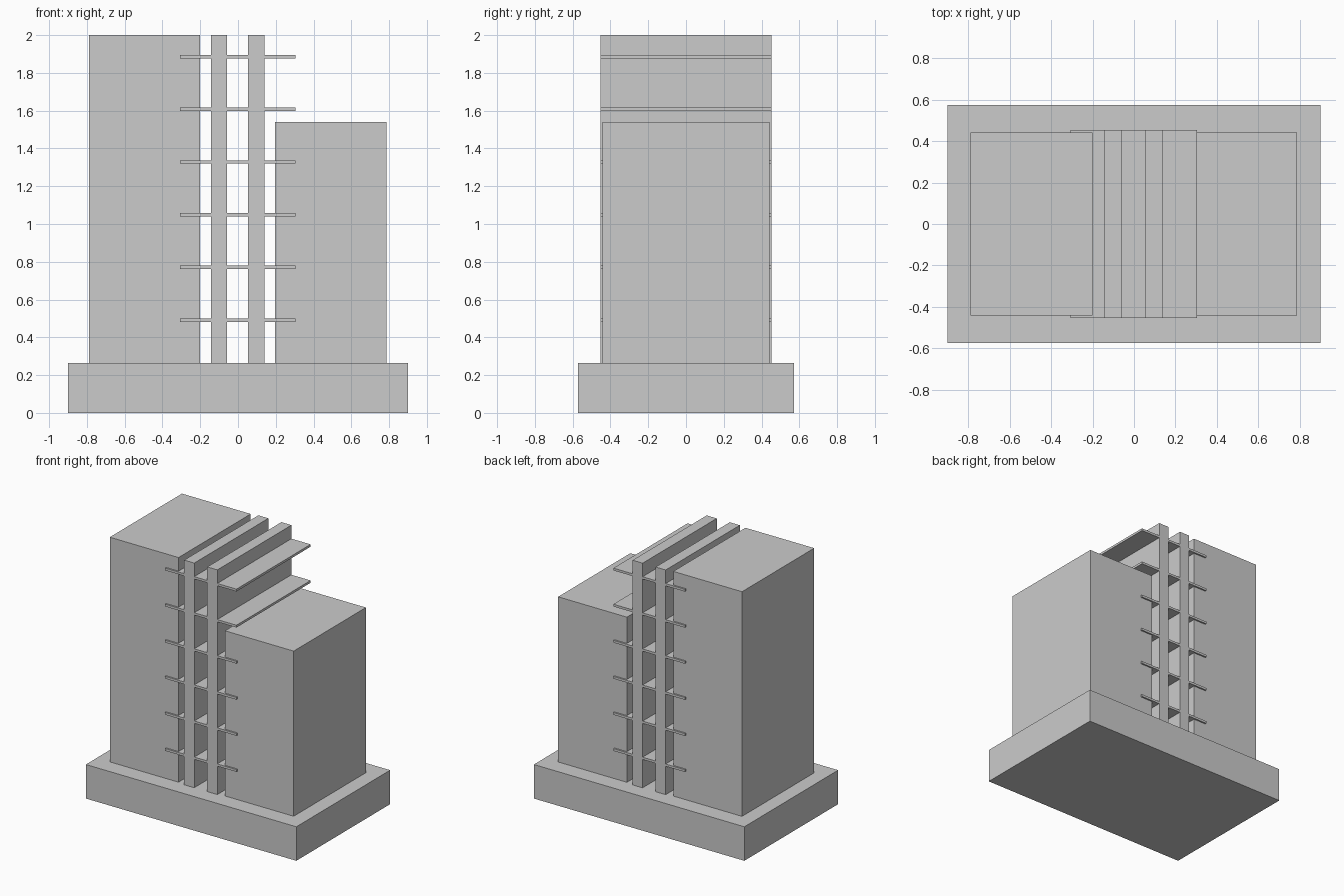
import bpy, bmesh

if "Cube" in bpy.data.objects:
    bpy.data.objects.remove(bpy.data.objects["Cube"])


def box(name, x0, x1, half_depth, z0, z1):
    """Axis-aligned box centred on y = 0."""
    bm = bmesh.new()
    bmesh.ops.create_cube(bm, size=1)
    for v in bm.verts:
        v.co = (x1 if v.co.x > 0 else x0,
                half_depth if v.co.y > 0 else -half_depth,
                z1 if v.co.z > 0 else z0)
    mesh = bpy.data.meshes.new(name)
    bm.to_mesh(mesh)
    bm.free()
    obj = bpy.data.objects.new(name, mesh)
    bpy.context.collection.objects.link(obj)
    return obj


BASE_TOP = 0.263

# Two-layer plinth
box("plinth_lower", -0.9, 0.9, 0.573, 0, 0.2)
box("plinth_upper", -0.9, 0.9, 0.573, 0.2, BASE_TOP)

# Tall and short blocks
box("tall_block", -0.788, -0.2, 0.441, BASE_TOP, 2)
box("short_block", 0.197, 0.785, 0.441, BASE_TOP, 1.54)

# Upright slabs in the gap between the blocks
for i, x in enumerate((-0.1, 0.097)):
    box(f"upright_slab_{i + 1}", x - 0.043, x + 0.043, 0.453, BASE_TOP, 2)

# Thin horizontal shelves running through the uprights and into the blocks
for i in range(6):
    z = 0.491 + 0.279 * i
    box(f"shelf_{i + 1}", -0.307, 0.304, 0.453, z - 0.009, z + 0.009)
